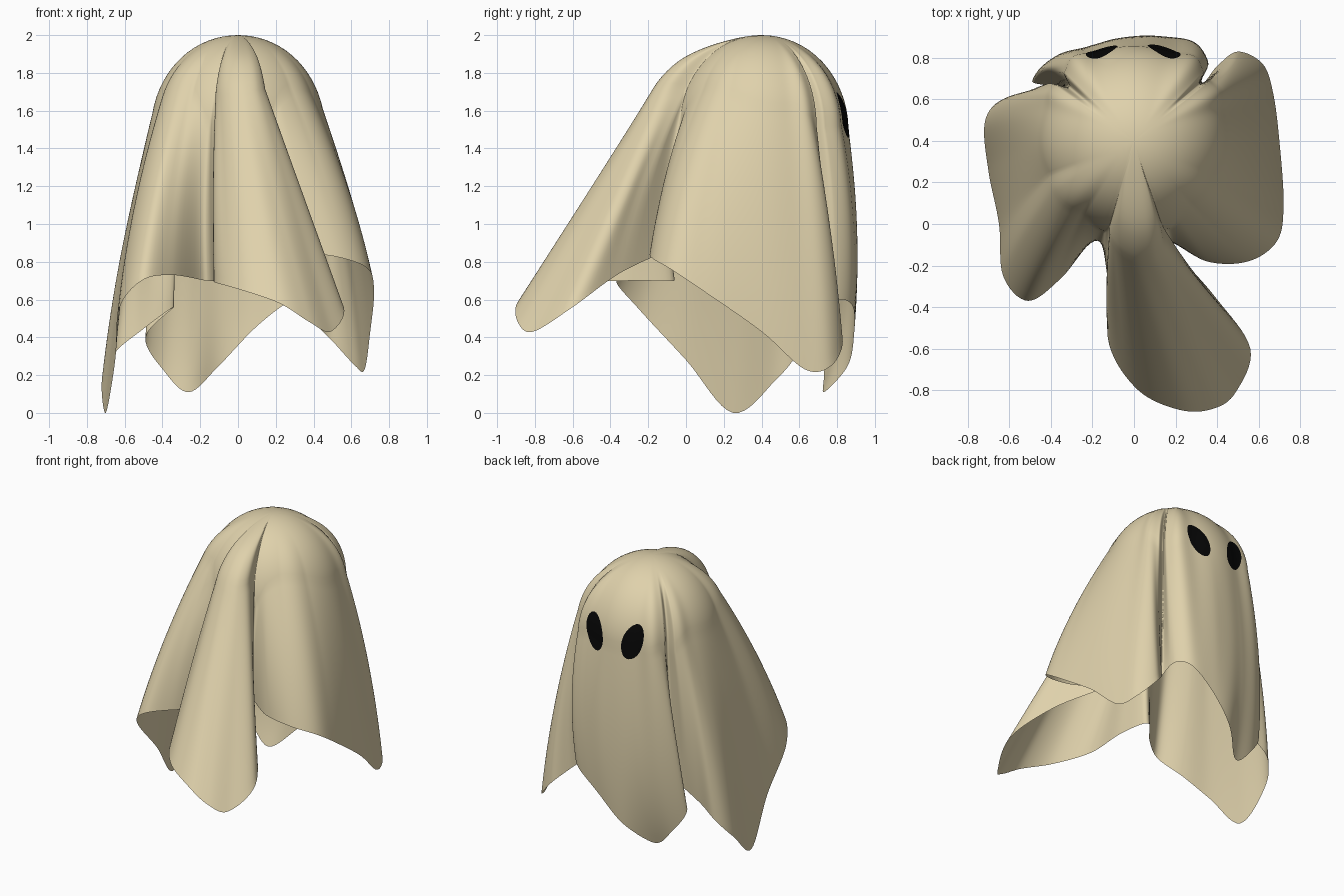
import bpy, bmesh, math
from mathutils import Vector
from mathutils.bvhtree import BVHTree

if "Cube" in bpy.data.objects:
    bpy.data.objects.remove(bpy.data.objects["Cube"])

# Hem ribs, counter-clockwise: hem x, y, z and the angle at which the rib leaves the head
RIBS = [
    (-.17, -.06, .70, -110), (-.12, -.28, .70, -107), (-.12, -.58, .69, -104),
    (.02, -.80, .65, -98), (.22, -.895, .58, -91), (.38, -.89, .48, -85),
    (.49, -.81, .43, -79), (.56, -.60, .56, -74), (.39, -.35, .74, -72),
    (.16, -.08, .87, -69),                                        # front right valley
    (.35, -.18, .85, -60), (.55, -.18, .82, -48), (.69, -.08, .76, -35),
    (.72, .10, .64, -20), (.70, .40, .43, 0), (.67, .63, .23, 15),
    (.62, .77, .25, 25), (.50, .83, .38, 32), (.40, .76, .48, 37),
    (.33, .68, .55, 41),                                          # back right valley
    (.32, .80, .60, 46), (.24, .88, .57, 57), (.08, .89, .44, 78),
    (-.11, .87, .24, 97), (-.26, .82, .11, 112), (-.39, .77, .22, 123),
    (-.49, .69, .40, 132),
    (-.34, .65, .56, 140),                                        # back left valley
    (-.52, .60, .43, 147), (-.65, .59, .32, 154), (-.72, .48, .18, 163),
    (-.70, .25, .0, 182), (-.65, .0, .28, 198), (-.63, -.25, .55, 212),
    (-.51, -.37, .70, 225), (-.35, -.26, .73, 238),
]
HEAD = Vector((0, .4, 1.5))
STEPS, DOME, SKIRT = 8, 16, 24


def material(name, rgb):
    m = bpy.data.materials.new(name)
    m.diffuse_color = (*rgb, 1)
    m.use_nodes = True
    m.node_tree.nodes["Principled BSDF"].inputs["Base Color"].default_value = m.diffuse_color
    return m


def clamp(v):
    return max(0, min(1, v))


def bump(angle, centre, width):
    return math.exp(-((((angle - centre + 180) % 360) - 180) / width) ** 2)


def rib_at(i, t):
    """Closed Catmull-Rom interpolation of the ribs."""
    n = len(RIBS)
    p = [Vector((*RIBS[k % n][:3], RIBS[k % n][3] + 360 * (k // n))) for k in range(i - 1, i + 3)]
    return .5 * (2 * p[1] + (p[2] - p[0]) * t + (2 * p[0] - 5 * p[1] + 4 * p[2] - p[3]) * t * t
                 + (3 * p[1] - p[0] - 3 * p[2] + p[3]) * t ** 3)


def rib_points(r):
    """Over the head, then from its tangent point down to the hem, slightly bulged."""
    hem = Vector((r[0], r[1], max(0, r[2])))
    ang = math.radians(r[3])
    rh = math.hypot(hem.x - HEAD.x, hem.y - HEAD.y)
    a = min(.46, rh - .02) + .33 * max(0, rh - .8)
    a += .045 * bump(r[3], 54, 9) + .045 * bump(r[3], 126, 9)     # square corners of the face
    a += .03 * bump(r[3], 30, 7) + .02 * bump(r[3], 150, 7)
    a = min(a, rh - .01)
    p, q = rh / a, (hem.z - HEAD.z) / .5
    elev = math.atan2(q, p) + math.acos(1 / math.hypot(p, q))
    out = Vector((math.cos(ang), math.sin(ang), 0))
    pts = []
    for k in range(1, DOME + 1):
        e = math.pi / 2 + (elev - math.pi / 2) * k / DOME
        w = clamp(math.cos(e) / .7) if a > .5 else clamp((math.cos(e) - .4) / .55)
        if a > .46:
            m = clamp((a - .46) / .1)
            w = clamp((math.cos(e) - .4 * (1 - m)) / (.55 + .15 * m))
        w = w * w * (3 - 2 * w)
        a_here = .465 + (a - .465) * w
        pts.append(HEAD + out * (a_here * math.cos(e)) + Vector((0, 0, .5 * math.sin(e))))
    shoulder = pts[-1]
    bulge = .035 * clamp((rh - .43) / .06) * clamp((1.1 - rh) / .2)
    curl = .09 * bump(r[3], 112, 12)                      # back corner turns inwards
    for k in range(1, SKIRT + 1):
        t = k / SKIRT
        pts.append(shoulder.lerp(hem, t) + out * (bulge * 4 * t * (1 - t))
                   - Vector((0, curl * t ** 4, 0)))
    return pts


def finish(bm, name, mat):
    me = bpy.data.meshes.new(name)
    bm.to_mesh(me)
    me.materials.append(mat)
    me.polygons.foreach_set("use_smooth", [True] * len(me.polygons))
    ob = bpy.data.objects.new(name, me)
    bpy.context.collection.objects.link(ob)
    return ob


cloth = material("tan cloth", (.74, .64, .41))
black = material("black", (.002, .002, .002))

# Draped sheet
bm = bmesh.new()
apex = bm.verts.new(HEAD + Vector((0, 0, .5)))
cols = [[bm.verts.new(p) for p in rib_points(rib_at(i, s / STEPS))]
        for i in range(len(RIBS)) for s in range(STEPS)]
for c, d in zip(cols, cols[1:] + cols[:1]):
    bm.faces.new((apex, c[0], d[0]))
    for k in range(len(c) - 1):
        bm.faces.new((c[k], c[k + 1], d[k + 1], d[k]))
bm.normal_update()
tree = BVHTree.FromBMesh(bm)
finish(bm, "draped_sheet", cloth)
bm.free()


# Eyes: oval patches laid onto the sheet, tops leaning outwards
def eye(name, cx, tilt):
    bm = bmesh.new()

    def on_sheet(u, v):
        x = cx + u * math.cos(tilt) + v * math.sin(tilt)
        z = 1.575 - u * math.sin(tilt) + v * math.cos(tilt)
        hit, normal, _, _ = tree.ray_cast(Vector((x, 3, z)), Vector((0, -1, 0)))
        if normal.y < 0:
            normal = -normal
        return bm.verts.new(hit + normal * .005)

    n, rings = 32, 5
    mid = on_sheet(0, 0)
    loops = [[on_sheet(.072 * r / rings * math.cos(2 * math.pi * k / n),
                       .125 * r / rings * math.sin(2 * math.pi * k / n)) for k in range(n)]
             for r in range(1, rings + 1)]
    for k in range(n):
        j = (k + 1) % n
        bm.faces.new((mid, loops[0][j], loops[0][k]))
        for a, b in zip(loops, loops[1:]):
            bm.faces.new((a[k], a[j], b[j], b[k]))
    bm.normal_update()
    finish(bm, name, black)
    bm.free()


eye("left_eye", -.155, math.radians(-16))
eye("right_eye", .145, math.radians(20))
